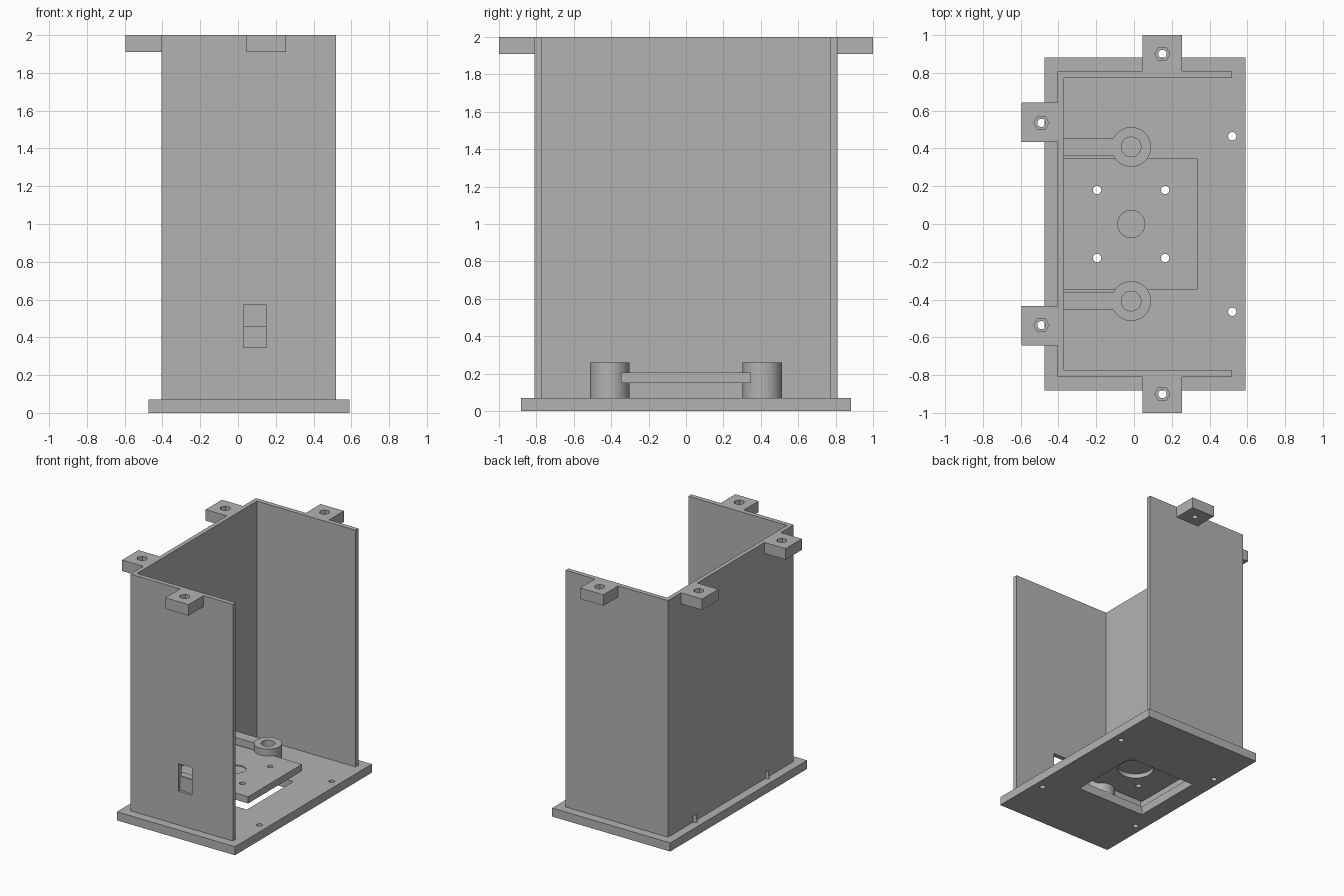
import bpy
import bmesh
from math import cos, sin, tau, radians

if "Cube" in bpy.data.objects:
    bpy.data.objects.remove(bpy.data.objects["Cube"])

grey = bpy.data.materials.new("plain_grey")
grey.use_nodes = True
grey.diffuse_color = (0.45, 0.45, 0.45, 1)
grey.node_tree.nodes["Principled BSDF"].inputs["Base Color"].default_value = (0.45, 0.45, 0.45, 1)


def rect(x0, x1, y0, y1):
    return [(x0, y0), (x1, y0), (x1, y1), (x0, y1)]


def ngon(x, y, r, n=48):
    return [(x + r * cos(tau * i / n), y + r * sin(tau * i / n)) for i in range(n)]


def prism(name, outline, z0, z1):
    """Extrude a counter-clockwise outline from z0 to z1."""
    bm = bmesh.new()
    face = bm.faces.new([bm.verts.new((x, y, z0)) for x, y in outline])
    top = bmesh.ops.extrude_face_region(bm, geom=[face])["geom"]
    bmesh.ops.translate(bm, vec=(0, 0, z1 - z0),
                        verts=[v for v in top if isinstance(v, bmesh.types.BMVert)])
    bmesh.ops.recalc_face_normals(bm, faces=bm.faces)
    mesh = bpy.data.meshes.new(name)
    bm.to_mesh(mesh)
    bm.free()
    mesh.materials.append(grey)
    obj = bpy.data.objects.new(name, mesh)
    bpy.context.collection.objects.link(obj)
    return obj


def activate(obj):
    bpy.ops.object.select_all(action="DESELECT")
    obj.select_set(True)
    bpy.context.view_layer.objects.active = obj


def cut(obj, outline, z0, z1):
    """Subtract an extruded outline from an object."""
    cutter = prism("cutter", outline, z0, z1)
    cutter.hide_render = True
    activate(obj)
    mod = obj.modifiers.new("cut", "BOOLEAN")
    mod.operation = "DIFFERENCE"
    mod.solver = "EXACT"
    mod.object = cutter
    bpy.ops.object.modifier_apply(modifier=mod.name)
    bpy.data.objects.remove(cutter)


SCREW = 0.022
FLOOR = 0.07
MID = -0.015
parts = []

# Base plate with window and four screw holes
base = prism("base_plate", rect(-0.475, 0.59, -0.882, 0.882), 0, FLOOR)
cut(base, rect(-0.33, 0.29, -0.3, 0.3), -0.1, 0.2)

# Three-sided wall shell
shell = prism("wall_shell", [(-0.405, -0.81), (0.52, -0.81), (0.52, -0.772), (-0.37, -0.772),
                             (-0.37, 0.772), (0.52, 0.772), (0.52, 0.81), (-0.405, 0.81)], FLOOR, 2)
for y in (-0.465, 0.465):
    for x in (-0.405, 0.52):
        cut(base, ngon(x, y, SCREW, 24), -0.1, 0.2)
    cut(shell, ngon(-0.405, y, SCREW, 24), 0, 0.12)

# Switch opening: open upper half, shallow pocket below
cut(shell, rect(0.03, 0.15, -0.9, -0.7), 0.458, 0.57)
cut(shell, rect(0.03, 0.15, -0.9, -0.79), 0.345, 0.46)
parts += [base, shell]

# Mounting tabs with hexagonal nut pockets
for side, s in (("front", -1), ("back", 1)):
    y0, y1 = sorted((s * 0.81, s))
    v0, v1 = sorted((s * 0.433, s * 0.643))
    for name, outline, x, y in (
            (side + "_end_tab", rect(0.045, 0.255, y0, y1), 0.15, s * 0.9),
            (side + "_side_tab", rect(-0.595, -0.405, v0, v1), -0.49, s * 0.535)):
        tab = prism(name, outline, 1.91, 2)
        cut(tab, ngon(x, y, 0.04, 6), 1.955, 2.1)
        cut(tab, ngon(x, y, SCREW, 24), 1.8, 2.1)
        parts.append(tab)

    # Hollow posts joined to the wall by arms
    post = prism(side + "_post", ngon(MID, s * 0.408, 0.105, 64), FLOOR, 0.26)
    cut(post, ngon(MID, s * 0.408, 0.052), 0, 0.4)
    a0, a1 = sorted((s * 0.362, s * 0.455))
    parts += [post, prism(side + "_post_arm", rect(-0.37, -0.1, a0, a1), FLOOR, 0.255)]

# Raised shelf with four holes and a blind recess on each side
shelf = prism("raised_shelf", rect(-0.37, 0.335, -0.347, 0.347), 0.15, 0.205)
for x in (-0.195, 0.165):
    for y in (-0.18, 0.18):
        cut(shelf, ngon(x, y, SCREW, 24), 0, 0.4)
cut(shelf, ngon(MID, 0, 0.134), 0.1, 0.185)
cut(shelf, ngon(MID, 0, 0.072), 0.195, 0.3)
parts.append(shelf)

for obj in parts:
    activate(obj)
    bpy.ops.object.shade_smooth_by_angle(angle=radians(30))
